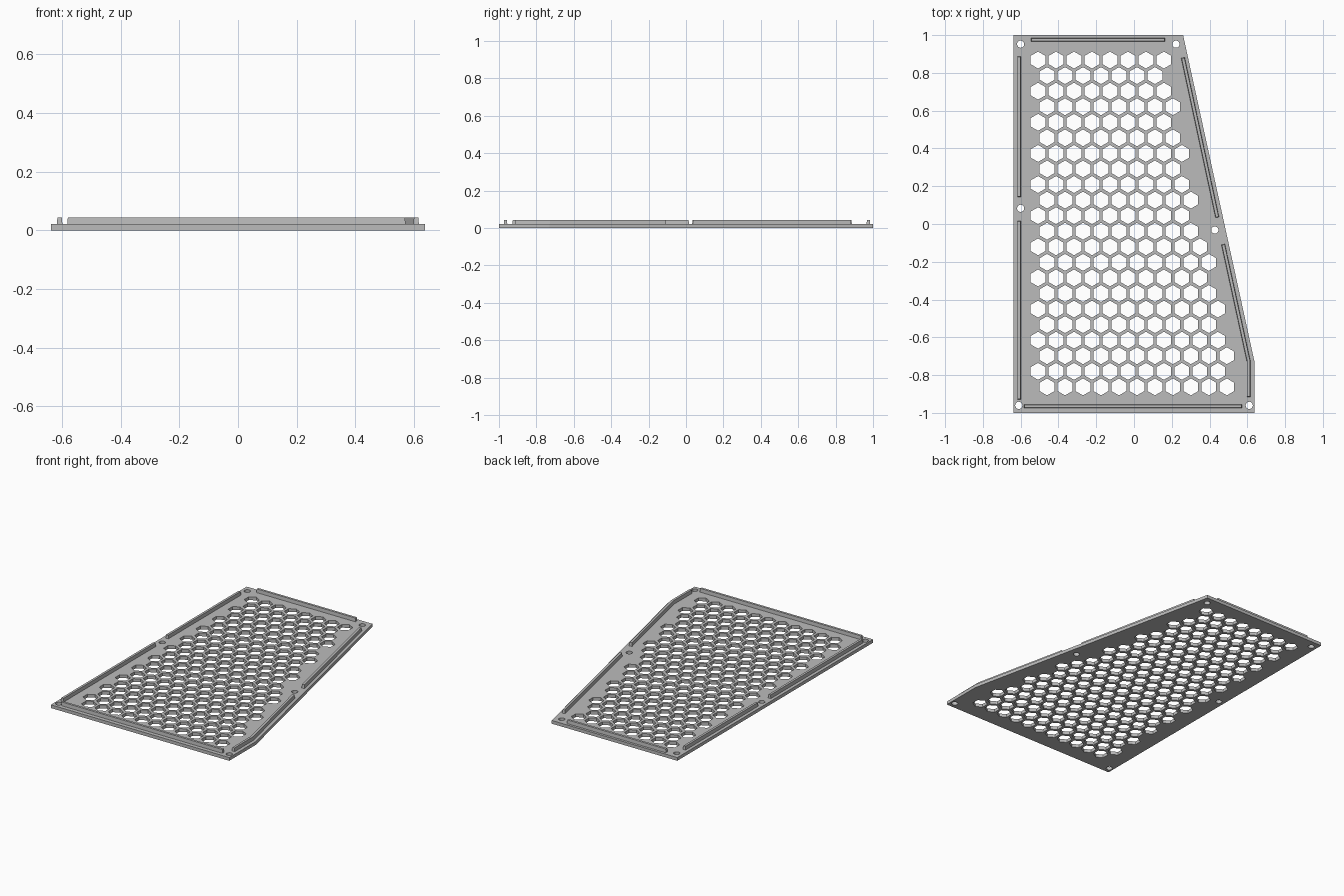
import bpy
import bmesh
from math import sin, cos, pi
from mathutils import Vector

cube = bpy.data.objects.get("Cube")
if cube:
    bpy.data.objects.remove(cube, do_unlink=True)

PLATE_Z = 0.021
RAIL_Z = 0.044

grey = bpy.data.materials.new("plain grey")
grey.use_nodes = True
COLOUR = (0.5, 0.5, 0.5, 1)
grey.diffuse_color = COLOUR
grey.node_tree.nodes["Principled BSDF"].inputs["Base Color"].default_value = COLOUR


def add_object(name, mesh):
    mesh.materials.clear()
    mesh.materials.append(grey)
    obj = bpy.data.objects.new(name, mesh)
    bpy.context.collection.objects.link(obj)
    return obj


def ring(x, y, radius, sides):
    """Regular polygon with a corner pointing to +y."""
    return [(x + radius * sin(2 * pi * i / sides),
             y + radius * cos(2 * pi * i / sides)) for i in range(sides)]


# Plate outline with a slanted left edge
loops = [[(-0.638, -1), (0.638, -1), (0.638, -0.73), (0.26, 1), (-0.638, 1)]]

# Screw holes
for x, y in [(-0.6, 0.952), (0.222, 0.952), (-0.6, 0.083),
             (0.428, -0.032), (-0.61, -0.96), (0.61, -0.96)]:
    loops.append(ring(x, y, 0.019, 24))

# Staggered honeycomb, each row ending along the slanted edge
PITCH, ROW_STEP, TOP_ROW = 0.0952, 0.0824, 0.868
for row in range(22):
    x = -0.508 + (row % 2) * PITCH / 2
    while x < 0.168 + 0.2168 * row * ROW_STEP:
        loops.append(ring(x, TOP_ROW - row * ROW_STEP, 0.0448, 6))
        x += PITCH

# Filled, extruded profile turned into a mesh
profile = bpy.data.curves.new("plate_profile", "CURVE")
profile.dimensions = "2D"
profile.fill_mode = "BOTH"
profile.extrude = PLATE_Z / 2
for points in loops:
    spline = profile.splines.new("POLY")
    spline.points.add(len(points) - 1)
    for p, (x, y) in zip(spline.points, points):
        p.co = (x, y, 0, 1)
    spline.use_cyclic_u = True
helper = bpy.data.objects.new("plate_profile", profile)
bpy.context.collection.objects.link(helper)
bpy.context.view_layer.update()
graph = bpy.context.evaluated_depsgraph_get()
plate_mesh = bpy.data.meshes.new_from_object(helper.evaluated_get(graph))
bpy.data.objects.remove(helper, do_unlink=True)

bm = bmesh.new()
bm.from_mesh(plate_mesh)
bmesh.ops.remove_doubles(bm, verts=bm.verts, dist=0.0001)
bmesh.ops.translate(bm, verts=bm.verts, vec=(0, 0, PLATE_Z / 2))
bmesh.ops.recalc_face_normals(bm, faces=bm.faces)
for face in bm.faces:
    face.smooth = False
    face.material_index = 0
bm.to_mesh(plate_mesh)
bm.free()
add_object("perforated_plate", plate_mesh)


def add_rail(name, path):
    """Slightly tapered rib following a path, mitred at its corners."""
    pts = [Vector(p) for p in path]
    dirs = [(b - a).normalized() for a, b in zip(pts, pts[1:])]
    bm = bmesh.new()
    sections = []
    for i, p in enumerate(pts):
        before, after = dirs[max(i - 1, 0)], dirs[min(i, len(dirs) - 1)]
        along = (before + after).normalized()
        side = Vector((-along.y, along.x)) / along.dot(after)
        end = -1 if i == 0 else (1 if i == len(pts) - 1 else 0)
        section = []
        for half, z, inset in [(-0.0095, PLATE_Z, 0), (0.0095, PLATE_Z, 0),
                               (0.0075, RAIL_Z, 0.002), (-0.0075, RAIL_Z, 0.002)]:
            q = p + side * half - along * end * inset
            section.append(bm.verts.new((q.x, q.y, z)))
        sections.append(section)
    for a, b in zip(sections, sections[1:]):
        for k in range(4):
            n = (k + 1) % 4
            bm.faces.new((a[k], a[n], b[n], b[k]))
    bm.faces.new(sections[0])
    bm.faces.new(sections[-1])
    bmesh.ops.recalc_face_normals(bm, faces=bm.faces)
    mesh = bpy.data.meshes.new(name)
    bm.to_mesh(mesh)
    bm.free()
    add_object(name, mesh)


# Raised rails along the edges, broken at the screw holes
add_rail("front_rail", [(-0.582, -0.965), (0.571, -0.965)])
add_rail("back_rail", [(-0.545, 0.975), (0.163, 0.975)])
add_rail("right_back_rail", [(-0.608, 0.887), (-0.608, 0.143)])
add_rail("right_front_rail", [(-0.608, 0.016), (-0.608, -0.928)])
add_rail("left_back_rail", [(0.259, 0.88), (0.441, 0.035)])
add_rail("left_front_rail", [(0.472, -0.108), (0.607, -0.727), (0.607, -0.915)])
